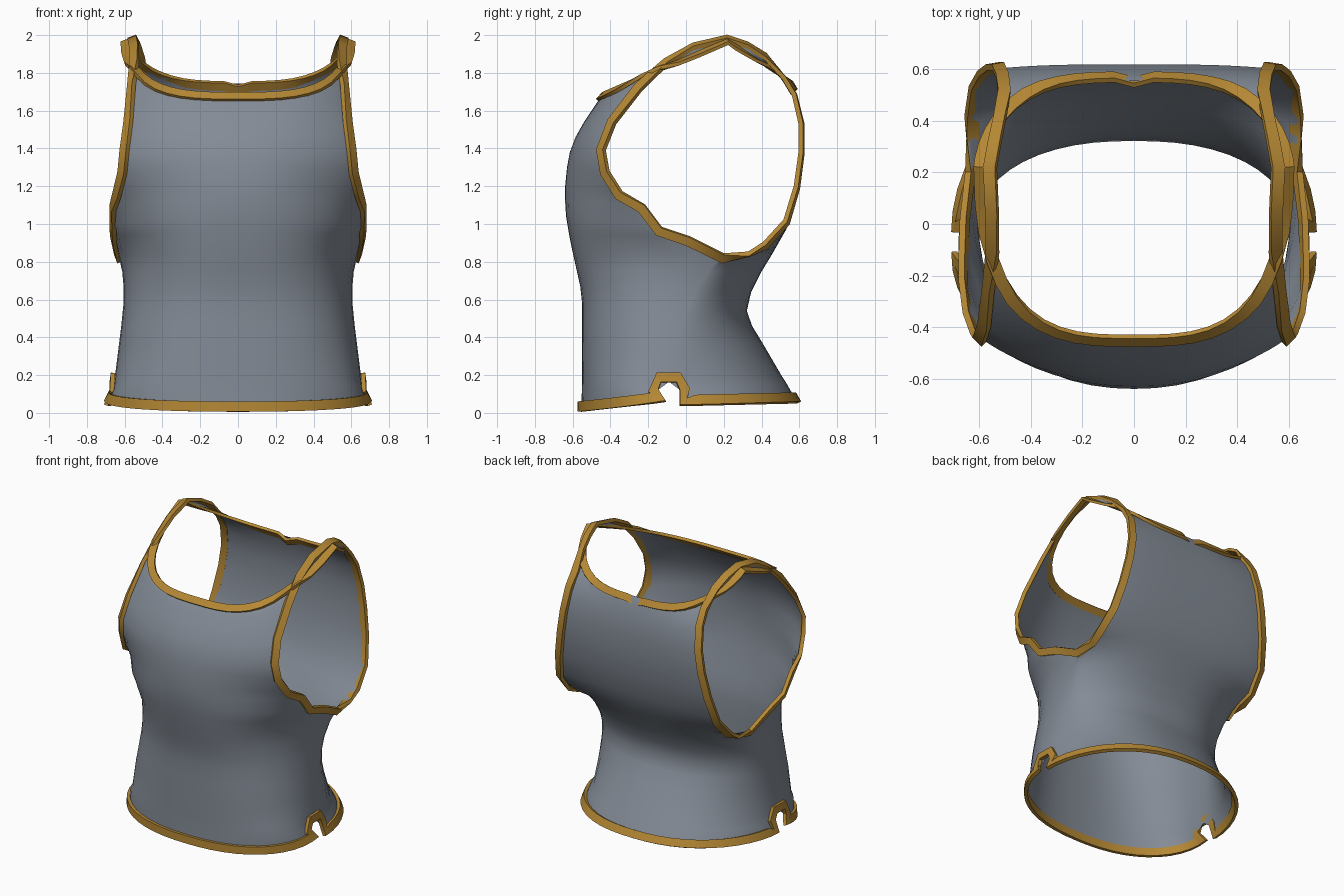
import bpy, bmesh, math
from mathutils import Vector
from mathutils.kdtree import KDTree

cube = bpy.data.objects.get("Cube")
if cube:
    bpy.data.objects.remove(cube, do_unlink=True)


def material(name, rgb):
    m = bpy.data.materials.new(name)
    m.use_nodes = True
    m.diffuse_color = (*rgb, 1)
    bsdf = m.node_tree.nodes["Principled BSDF"]
    bsdf.inputs["Base Color"].default_value = (*rgb, 1)
    bsdf.inputs["Roughness"].default_value = 0.6
    return m


steel = material("steel grey", (0.23, 0.26, 0.305))
gold = material("gold trim", (0.46, 0.245, 0.035))

# Centre line of each panel: (y, z) from hem to neck
front_centre = [(-.555, .01), (-.55, .16), (-.55, .19), (-.55, .35), (-.55, .47), (-.55, .58),
                (-.56, .67), (-.58, .76), (-.6, .85), (-.62, .95), (-.635, 1.04), (-.64, 1.12),
                (-.64, 1.2), (-.63, 1.3), (-.615, 1.38), (-.585, 1.46), (-.54, 1.54),
                (-.5, 1.6), (-.47, 1.645), (-.435, 1.685)]
back_centre = [(.59, .055), (.53, .16), (.51, .19), (.405, .37), (.35, .46), (.322, .54),
               (.345, .64), (.395, .74), (.45, .83), (.49, .9), (.53, .97), (.56, 1.05),
               (.6, 1.2), (.615, 1.35), (.62, 1.5), (.605, 1.6), (.59, 1.66),
               (.58, 1.69), (.57, 1.72), (.555, 1.745)]
# Side seam, shared by both panels, then each armhole edge: (x, y, z)
seam = [(.655, -.09, .165), (.632, -.05, .35), (.617, -.02, .47), (.607, .02, .57),
        (.605, .06, .66), (.613, .12, .75), (.635, .2, .84)]
shoulder = (.575, .22, 1.967)
front_edge = [(.69, -.11, .06), (.66, -.15, .12)] + seam + [
    (.655, .02, .93), (.66, -.13, .98), (.66, -.22, 1.1), (.645, -.34, 1.17), (.62, -.41, 1.28),
    (.61, -.43, 1.39), (.59, -.375, 1.53), (.57, -.235, 1.71), (.563, -.1, 1.84),
    (.567, .04, 1.925), shoulder]
back_edge = [(.69, -.03, .04), (.66, -.03, .12)] + seam + [
    (.645, .33, .85), (.645, .41, .9), (.63, .52, 1.02), (.6, .575, 1.2), (.568, .6, 1.38),
    (.545, .6, 1.53), (.53, .565, 1.68), (.525, .51, 1.77), (.535, .42, 1.87),
    (.555, .33, 1.93), shoulder]

COLS = 12
TOP = len(front_edge) - 1
UNDERARM = 1 + len(seam)


def blend(keys, i):
    """Piecewise linear value over row numbers."""
    for (a, u), (b, v) in zip(keys, keys[1:]):
        if i <= b:
            return u + (v - u) * (i - a) / (b - a)


def panel_rows(centre, edge, power, root):
    rows = []
    for i, ((cy, cz), (ex, ey, ez)) in enumerate(zip(centre, edge)):
        p, q = blend(power, i), blend(root, i)
        row = []
        for j in range(COLS + 1):
            s = min(1.0, math.sin(j / COLS * math.pi / 2))
            f = 1 - max(0.0, 1 - s ** p) ** (1 / q)
            row.append(Vector((ex * s, cy + (ey - cy) * f, cz + (ez - cz) * f)))
        rows.append(row)
    return rows


front = panel_rows(front_centre, front_edge,
                   [(0, 2.3), (3, 2.5), (8, 2.5), (11, 2.2), (14, 2.2), (TOP, 3.2)],
                   [(0, 2.1), (3, 2.5), (8, 2.3), (12, 1.1), (15, 1.1), (TOP, 2.4)])
back = panel_rows(back_centre, back_edge,
                  [(0, 2.3), (11, 2.5), (14, 3), (TOP, 3.3)],
                  [(0, 1.9), (9, 1.8), (12, 1.2), (15, 1.2), (TOP, 1.7)])


def flip(points):
    return [Vector((-p.x, p.y, p.z)) for p in points]


def add_object(name, bm, mat, angle):
    mesh = bpy.data.meshes.new(name)
    bm.to_mesh(mesh)
    bm.free()
    mesh.materials.append(mat)
    ob = bpy.data.objects.new(name, mesh)
    bpy.context.collection.objects.link(ob)
    bpy.ops.object.select_all(action='DESELECT')
    ob.select_set(True)
    bpy.context.view_layer.objects.active = ob
    bpy.ops.object.shade_smooth_by_angle(angle=math.radians(angle))


# Body shell: front and back panels, mirrored and welded along seams
bm = bmesh.new()
for rows, turn in ((front, 1), (back, -1)):
    for side in (1, -1):
        grid = [[bm.verts.new((p.x * side, p.y, p.z)) for p in r] for r in rows]
        for lo, hi in zip(grid, grid[1:]):
            for j in range(COLS):
                quad = [lo[j], lo[j + 1], hi[j + 1], hi[j]]
                bm.faces.new(quad if turn * side > 0 else quad[::-1])
bmesh.ops.remove_doubles(bm, verts=bm.verts, dist=0.0005)
bm.normal_update()

# Surface normals of the shell, for laying trim on it
normals = [v.normal.copy() for v in bm.verts]
tree = KDTree(len(normals))
for i, v in enumerate(bm.verts):
    tree.insert(v.co, i)
tree.balance()
add_object("body_shell", bm, steel, 60)


def outward(p):
    """Shell normal, turning to face up over the shoulder straps."""
    n = normals[tree.find(p)[1]]
    strap = Vector((math.copysign(.35, p.x), 0, .93))
    return n.lerp(strap, min(1, max(0, (p.z - 1.76) / .1))).normalized()


def trim(name, points, width, height):
    """Raised flat band on the outside, running along an open edge."""
    bm = bmesh.new()
    rings = []
    for i, p in enumerate(points):
        n = outward(p)
        along = points[(i + 1) % len(points)] - points[i - 1]
        inward = n.cross(along).normalized()
        lip, far = p - inward * .004, p + inward * width
        rings.append([bm.verts.new(c) for c in (lip - n * .004, lip + n * height,
                                                far + n * height, far - n * .004)])
    for i, ring in enumerate(rings):
        last = rings[i - 1]
        for k in range(4):
            m = (k + 1) % 4
            bm.faces.new((last[k], last[m], ring[m], ring[k]))
    bmesh.ops.recalc_face_normals(bm, faces=bm.faces)
    add_object(name, bm, gold, 40)


def loop_from_half(half):
    """Half runs from front centre round the left to back centre."""
    return half + flip(half[-2:0:-1])


# Armhole trim
armhole = [Vector(p) for p in front_edge[UNDERARM:] + back_edge[TOP - 1:UNDERARM:-1]]
trim("left_armhole_trim", armhole, .045, .021)
trim("right_armhole_trim", flip(armhole)[::-1], .045, .021)

# Neck trim, with a small dip at the back centre
neck = front[-1] + back[-1][-2::-1]
neck[-1] = neck[-1] + Vector((0, -.02, -.02))
trim("neck_trim", loop_from_half(neck)[::-1], .045, .016)

# Hem trim, running up and over the notch at each side
notch = [Vector(front_edge[1]), Vector((.66, -.135, .165)),
         Vector((.66, -.05, .165)), Vector(back_edge[1])]
hem = front[0] + notch + back[0][::-1]
trim("hem_trim", loop_from_half(hem), .05, .02)
